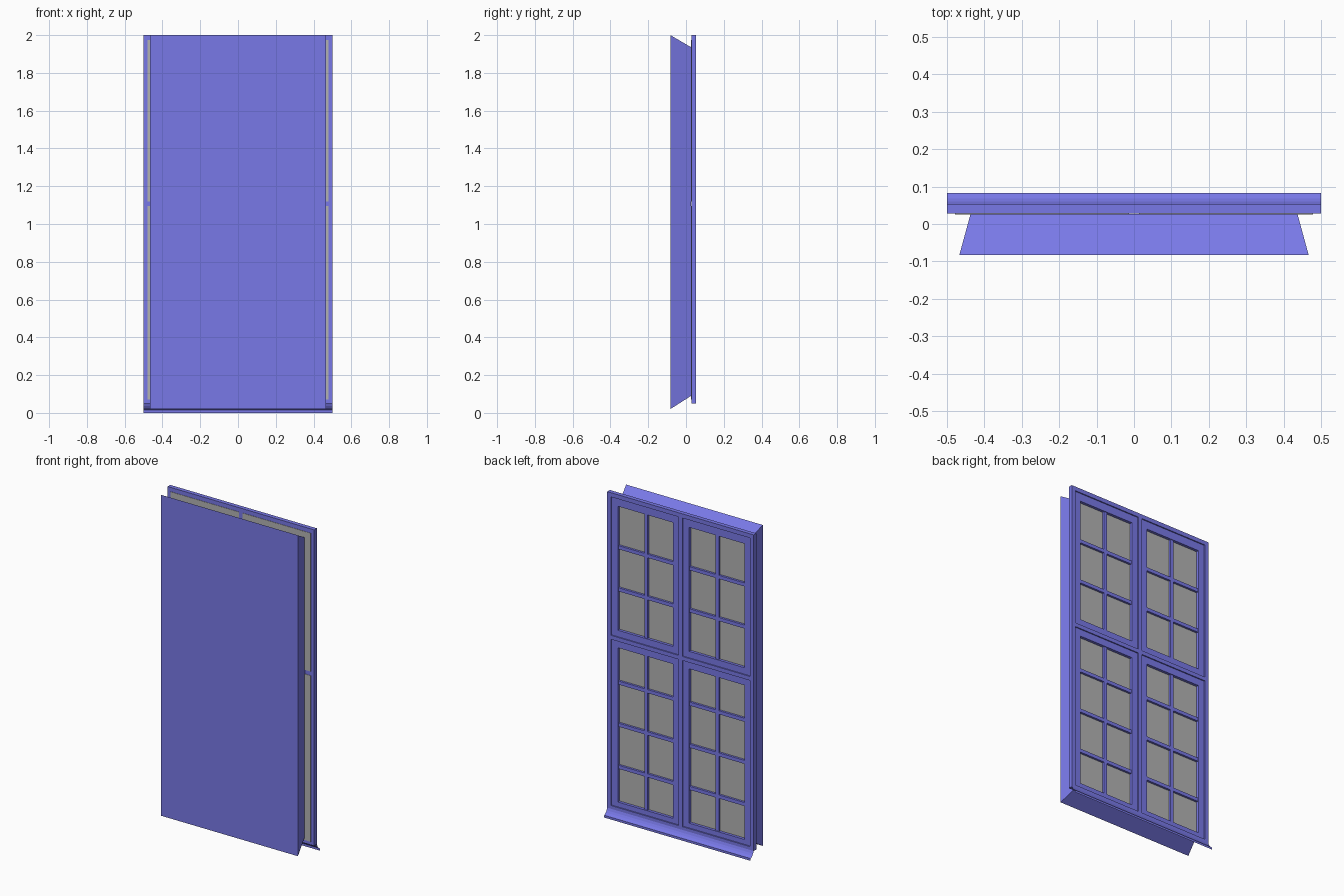
import bpy, bmesh
from mathutils import Matrix, Vector

if "Cube" in bpy.data.objects:
    bpy.data.objects.remove(bpy.data.objects["Cube"])


def material(name, rgb):
    m = bpy.data.materials.new(name)
    m.diffuse_color = (*rgb, 1)
    m.use_nodes = True
    m.node_tree.nodes["Principled BSDF"].inputs["Base Color"].default_value = m.diffuse_color
    return m


BLUE = material("blue paint", (0.19, 0.19, 0.80))
GREY = material("grey glass", (0.45, 0.45, 0.45))


def finish(name, bm, mat, mirror=False):
    me = bpy.data.meshes.new(name)
    bm.to_mesh(me)
    bm.free()
    ob = bpy.data.objects.new(name, me)
    bpy.context.collection.objects.link(ob)
    me.materials.append(mat)
    if mirror:
        ob.modifiers.new("Mirror", 'MIRROR').use_mirror_merge = False
    return ob


def box(bm, x0, x1, y0, y1, z0, z1):
    size = Matrix.Diagonal((x1 - x0, y1 - y0, z1 - z0, 1))
    mid = Matrix.Translation(((x0 + x1) / 2, (y0 + y1) / 2, (z0 + z1) / 2))
    bmesh.ops.create_cube(bm, size=1, matrix=mid @ size)


def ring(bm, x0, x1, z0, z1, w, y0, y1):
    """Closed rectangular frame; w = (side inner, side outer, bottom, top) widths."""
    a, b, c, d = w
    rows = []
    for y in (y0, y1):
        for xa, xb, za, zb in ((x0, x1, z0, z1), (x0 + a, x1 - b, z0 + c, z1 - d)):
            rows.append([bm.verts.new(p) for p in
                         ((xa, y, za), (xb, y, za), (xb, y, zb), (xa, y, zb))])
    fo, fi, bo, bi = rows
    for p, q in ((fo, fi), (fi, bi), (bi, bo), (bo, fo)):
        for i in range(4):
            j = (i + 1) % 4
            bm.faces.new((p[i], p[j], q[j], q[i]))
    bmesh.ops.recalc_face_normals(bm, faces=bm.faces)


YF, YB = 0.028, 0.054

# outer frame with mullion and transom
bm = bmesh.new()
ring(bm, -0.5, 0.5, 0.05, 2.0, (0.026, 0.026, 0.02, 0.026), YF, YB)
box(bm, -0.013, 0.013, YF, YB, 0.07, 1.974)
for s in (-1, 1):
    xs = sorted((s * 0.013, s * 0.474))
    box(bm, xs[0], xs[1], YF, YB, 1.095, 1.12)
finish("window_frame", bm, BLUE)

# sashes: (bottom, top, opening bottom, opening top, bar heights)
SASHES = {
    "upper": (1.12, 1.974, 1.16, 1.925, (1.67, 1.41)),
    "lower": (0.07, 1.095, 0.10, 1.052, (0.835, 0.575, 0.315)),
}
XI, XO, OI, OO = 0.013, 0.474, 0.055, 0.432
for name, (z0, z1, o0, o1, bars) in SASHES.items():
    bm = bmesh.new()
    ring(bm, XI, XO, z0, z1, (OI - XI, XO - OO, o0 - z0, o1 - z1 and z1 - o1), YF, 0.047)
    finish(name + "_sash", bm, BLUE, True)

    # glazing bars
    bm = bmesh.new()
    xm = (OI + OO) / 2
    box(bm, xm - 0.011, xm + 0.011, YF + 0.002, 0.043, o0, o1)
    for z in bars:
        box(bm, OI, xm - 0.011, YF + 0.002, 0.043, z - 0.011, z + 0.011)
        box(bm, xm + 0.011, OO, YF + 0.002, 0.043, z - 0.011, z + 0.011)
    finish(name + "_glazing_bars", bm, BLUE, True)

    # glass sheet behind each sash
    bm = bmesh.new()
    box(bm, XI, XO + 0.004, 0.026, 0.030, z0, z1)
    finish(name + "_glass", bm, GREY, True)

# thin curved sill sheet below the frame
bm = bmesh.new()
profile = [(0.030, 0.05), (0.054, 0.05), (0.060, 0.036), (0.068, 0.025),
           (0.077, 0.018), (0.083, 0.014), (0.083, 0.0)]
cols = [[bm.verts.new((x, y, z)) for y, z in profile] for x in (-0.5, 0.5)]
for i in range(len(profile) - 1):
    bm.faces.new((cols[0][i], cols[1][i], cols[1][i + 1], cols[0][i + 1])).normal_flip()
bmesh.ops.recalc_face_normals(bm, faces=bm.faces)
bm.normal_update()
if sum((f.normal for f in bm.faces), Vector()).z < 0:
    bmesh.ops.reverse_faces(bm, faces=bm.faces)
finish("sill", bm, BLUE)

# tapered opening block in front, open toward the glass
bm = bmesh.new()
a = [bm.verts.new((x, -0.083, z)) for x, z in
     ((-0.467, 0.02), (0.467, 0.02), (0.467, 2.0), (-0.467, 2.0))]
b = [bm.verts.new((x, 0.027, z)) for x, z in
     ((-0.437, 0.09), (0.437, 0.09), (0.437, 1.936), (-0.437, 1.936))]
bm.faces.new(a)
for i in range(4):
    j = (i + 1) % 4
    bm.faces.new((a[j], a[i], b[i], b[j]))
finish("opening_block", bm, BLUE)
